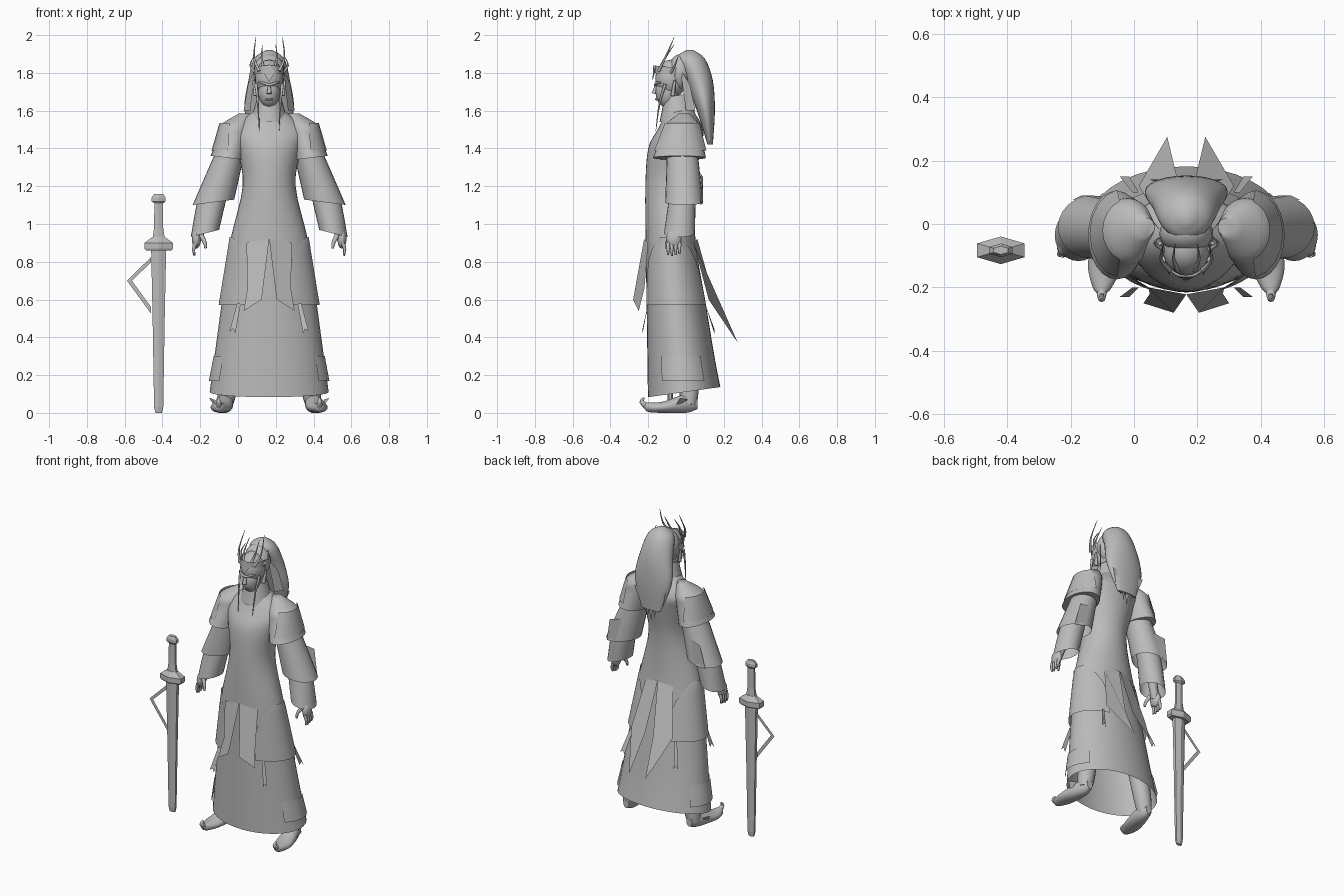
import bpy, math
from mathutils import Vector

if "Cube" in bpy.data.objects:
    bpy.data.objects.remove(bpy.data.objects["Cube"])

color = (0.5, 0.5, 0.5, 1)
grey = bpy.data.materials.new("plain grey")
grey.use_nodes = True
grey.diffuse_color = color
grey.node_tree.nodes["Principled BSDF"].inputs["Base Color"].default_value = color
BODY_X = 0.165   # centre line of the figure
SWORD_X, SWORD_Y = -0.42, -0.083


def add(name, verts, faces, mirror=False, center=BODY_X, smooth=True):
    """Make an object whose own x = 0 is its plane of symmetry."""
    mesh = bpy.data.meshes.new(name)
    mesh.from_pydata(verts, [], faces)
    mesh.materials.append(grey)
    obj = bpy.data.objects.new(name, mesh)
    bpy.context.collection.objects.link(obj)
    obj.location.x = center
    if mirror:
        obj.modifiers.new("Mirror", 'MIRROR').use_axis = (True, False, False)
    if smooth:
        bpy.ops.object.select_all(action='DESELECT')
        obj.select_set(True)
        bpy.context.view_layer.objects.active = obj
        bpy.ops.object.shade_smooth_by_angle(angle=math.radians(50))


def spline(rows, steps):
    """Smooth curve through rows of any length."""
    rows = [Vector(row) for row in rows]
    result = []
    for k in range(len(rows) - 1):
        before, start, end = rows[max(k - 1, 0)], rows[k], rows[k + 1]
        after = rows[min(k + 2, len(rows) - 1)]
        for step in range(steps):
            t = step / steps
            bend = before * 2 - start * 5 + end * 4 - after
            twist = start * 3 - before - end * 3 + after
            result.append(start + ((end - before) * t + bend * t ** 2 + twist * t ** 3) / 2)
    return result + [rows[-1]]


def skin(name, verts, sides, closed=True, open_seam=False, **options):
    """Join consecutive rings of vertices with quads."""
    faces = []
    for base in range(0, len(verts) - sides, sides):
        for i in range(sides - open_seam):
            j = (i + 1) % sides
            faces.append((base + i, base + j, base + sides + j, base + sides + i))
    if closed:
        faces.append(tuple(reversed(range(sides))))
        faces.append(tuple(range(len(verts) - sides, len(verts))))
    add(name, verts, faces, **options)


def loft(name, rings, sides=24, steps=4, phase=0, along_y=False, arcs=None, closed=False, **options):
    """Skin ellipses (x, y, z, radius, radius, tilt in x, tilt in y); arcs leaves each ring open."""
    padded = [tuple(ring) + (0,) * (7 - len(ring)) for ring in rings]
    verts = []
    for k, (x, y, z, width, depth, tilt_x, tilt_y) in enumerate(spline(padded, steps)):
        for i in range(sides):
            angle = arcs[k] * (2 * i / (sides - 1) - 1) if arcs else phase + math.tau * i / sides
            u, v = width * math.cos(angle), depth * math.sin(angle)
            if along_y:
                verts.append((x + u, y, z + v))
            else:
                verts.append((x + u, y + v, z + tilt_x * u + tilt_y * v))
    skin(name, verts, sides, closed, bool(arcs), **options)


def ellipsoid(name, center, size, **options):
    rings = []
    for k in range(-5, 6):
        angle = k * math.pi / 10.2
        wide = math.cos(angle)
        rings.append((center[0], center[1], center[2] + size[2] * math.sin(angle), size[0] * wide, size[1] * wide))
    loft(name, rings, steps=1, closed=True, **options)


def tube(name, points, thick, thin, sides=8, **options):
    """Tapered round strand along a smooth path."""
    path = spline(points, 3)
    last = len(path) - 1
    verts = []
    for k, point in enumerate(path):
        along = path[min(k + 1, last)] - path[max(k - 1, 0)]
        side = along.cross(Vector((0.1, 1, 0.2))).normalized()
        up = along.normalized().cross(side)
        radius = thick + (thin - thick) * k / last
        for i in range(sides):
            angle = math.tau * i / sides
            verts.append(point + radius * (side * math.cos(angle) + up * math.sin(angle)))
    skin(name, verts, sides, **options)


def plate(name, points, **options):
    add(name, points, [tuple(range(len(points)))], smooth=False, **options)


def skirt_ring(z, grow=0.0, tilt=0.0):
    """The skirt is one leaning cone; layers over it only grow outward."""
    return (0, -0.09 * z, z, 0.33 - 0.135 * z + grow, 0.2 - 0.075 * z + grow, 0, tilt)


# Robe with long skirt, waist and torso, then the standing collar
skirt = [skirt_ring(0.11, tilt=0.14)] + [skirt_ring(z) for z in (0.3, 0.6, 0.9)]
torso = [(0, -0.085, 1.2, 0.14, 0.13), (0, -0.06, 1.4, 0.17, 0.14),
         (0, -0.03, 1.5, 0.19, 0.12), (0, -0.03, 1.6, 0.08, 0.07)]
loft("robe", skirt + torso, sides=36)
loft("collar", [(0, -0.04, 1.54, 0.1, 0.1), (0, -0.05, 1.68, 0.06, 0.065, 0, 0.2)])
loft("hem_layer", [skirt_ring(0.17, 0.012), skirt_ring(0.3, 0.005)], steps=1, arcs=[0.6, 0.6], mirror=True)

# Overskirt side panels, rounded off toward the waist
levels = [k / 6 for k in range(7)]
loft("overskirt_panel", [skirt_ring(0.57 + 0.36 * t, 0.015 - 0.01 * t) for t in levels],
     steps=1, arcs=[1.15 - 0.75 * t ** 4 for t in levels], mirror=True)

# Pointed tails and forked ribbons, front and back
plate("front_tail", [(0, -0.222, 0.92), (0.12, -0.2, 0.9), (0.115, -0.22, 0.66),
                     (0.135, -0.25, 0.54), (0.04, -0.28, 0.6)], mirror=True)
plate("back_tail", [(0, 0.06, 0.92), (0.1, 0.04, 0.9), (0.15, 0.12, 0.6),
                    (0.06, 0.275, 0.37), (0.03, 0.15, 0.6)], mirror=True)
for side, y, swing in (("front", -0.2, -0.03), ("back", 0.1, 0.05)):
    end = y + swing
    plate(side + "_ribbon", [(0.15, y, 0.58), (0.17, y, 0.58), (0.21, end, 0.43),
                             (0.19, end, 0.445), (0.18, end, 0.42)], mirror=True)

# Shoulder capes with a shorter top layer
loft("shoulder_cape", [(0.22, -0.035, 1.35, 0.09, 0.14, 0.12), (0.19, -0.025, 1.46, 0.083, 0.11),
                       (0.18, -0.02, 1.52, 0.083, 0.095), (0.13, -0.01, 1.585, 0.03, 0.03)],
     closed=True, mirror=True)
loft("cape_layer", [(0.2, -0.03, 1.39, 0.105, 0.14), (0.18, -0.02, 1.535, 0.083, 0.098)],
     sides=9, steps=1, arcs=[1.4, 1.2], mirror=True)

# Wide sleeves over narrower forearms
loft("wide_sleeve", [(0.295, -0.01, 1.115, 0.11, 0.1, -0.13), (0.2, -0.02, 1.4, 0.075, 0.08)], mirror=True)
plate("sleeve_tip", [(0.29, 0.09, 1.11), (0.36, 0.075, 1.1), (0.33, 0.09, 1.25),
                     (0.25, 0.075, 1.27)], mirror=True)
loft("forearm", [(0.34, -0.035, 0.95, 0.075, 0.082, -0.25), (0.3, -0.02, 1.14, 0.075, 0.07),
                 (0.26, -0.02, 1.25, 0.06, 0.06)], mirror=True)

# Hands
tube("wrist", [(0.34, -0.045, 1.05), (0.38, -0.06, 0.92)], 0.03, 0.025, mirror=True)
ellipsoid("palm", (0.385, -0.064, 0.92), (0.024, 0.04, 0.05), mirror=True)
for i in range(4):
    y = -0.095 + 0.02 * i
    tip = 0.832 + 0.005 * abs(i - 1)
    tube("finger", [(0.39, y, 0.9), (0.4, y, 0.865), (0.395, y, tip)], 0.012, 0.005, mirror=True)
tube("thumb", [(0.36, -0.08, 0.94), (0.34, -0.1, 0.9), (0.337, -0.105, 0.87)], 0.014, 0.006, mirror=True)

# Legs and boots with curled toes
tube("leg", [(0.235, 0.015, 0.04), (0.22, 0.015, 0.13), (0.18, 0, 0.4)], 0.04, 0.065, sides=16, mirror=True)
loft("boot", [(0.23, 0.06, 0.05, 0.02, 0.03), (0.235, 0, 0.05, 0.045, 0.05), (0.255, -0.12, 0.03, 0.055, 0.03),
              (0.265, -0.2, 0.03, 0.03, 0.025), (0.267, -0.22, 0.04, 0.01, 0.015)],
     along_y=True, closed=True, mirror=True)
tube("boot_toe", [(0.266, -0.2, 0.03), (0.267, -0.235, 0.06), (0.266, -0.22, 0.08)], 0.02, 0.004, mirror=True)
plate("boot_flap", [(0.285, -0.06, 0.03), (0.318, -0.03, 0.08), (0.29, 0.01, 0.07)], mirror=True)

# Head and face
ellipsoid("skull", (0, -0.077, 1.77), (0.075, 0.086, 0.1))
ellipsoid("jaw", (0, -0.097, 1.7), (0.058, 0.065, 0.085))
tube("nose", [(0, -0.155, 1.74), (0, -0.17, 1.69)], 0.007, 0.013)
tube("mouth", [(-0.02, -0.145, 1.658), (0, -0.16, 1.66), (0.02, -0.145, 1.658)], 0.005, 0.005)
tube("brow", [(0.055, -0.135, 1.75), (0.03, -0.158, 1.745), (0, -0.162, 1.735)], 0.005, 0.008, mirror=True)
tube("ear", [(0.07, -0.07, 1.68), (0.083, -0.06, 1.76)], 0.012, 0.006, mirror=True)

# Crown band with a forehead point and tall prongs
loft("crown_band", [(0, -0.077, z, 0.078, 0.089, 0, -0.1) for z in (1.79, 1.83)], steps=1)
plate("forehead_point", [(0, -0.178, 1.755), (0.03, -0.165, 1.8), (0, -0.172, 1.85), (-0.03, -0.165, 1.8)])
for x, top in ((0.07, 1.99), (0.035, 1.95)):
    tube("crown_prong", [(x * 0.75, -0.145, 1.81), (x * 1.15, -0.11, 1.88), (x, -0.062, top)],
         0.009, 0.001, mirror=True)
tube("side_prong", [(0.072, -0.08, 1.8), (0.1, -0.06, 1.84), (0.08, -0.04, 1.89)], 0.008, 0.001, mirror=True)

# Swept-back hair with ragged ends and loose locks
loft("hair", [(0, 0.128, 1.42, 0.07, 0.014), (0, 0.105, 1.6, 0.13, 0.048), (0, 0.07, 1.76, 0.11, 0.072),
              (0, 0.025, 1.875, 0.08, 0.075), (0, 0.02, 1.92, 0.018, 0.02)], closed=True)
ellipsoid("hair_front", (0, -0.03, 1.8), (0.085, 0.065, 0.1))
for i in range(-3, 4):
    x = i * 0.03
    end = 1.345 + abs(x) * 0.9
    root = end + 0.13
    plate("hair_end", [(x - 0.025, 0.14, root), (x + 0.025, 0.14, root), (x * 0.8, 0.125, end)])
plate("side_lock", [(0.075, -0.03, 1.82), (0.112, 0.02, 1.74), (0.135, 0.05, 1.6), (0.1, 0, 1.6)], mirror=True)
tube("front_lock", [(0.07, -0.11, 1.74), (0.06, -0.14, 1.64), (0.052, -0.16, 1.49)], 0.009, 0.001, mirror=True)


def sword_part(name, *levels):
    """Six-sided flattened prism through (height, half width) levels."""
    rings = [(0, SWORD_Y, z, width, width * 0.5) for z, width in levels]
    loft(name, rings, sides=6, steps=1, phase=math.pi / 6, closed=True, center=SWORD_X, smooth=False)


# Sword and its flat hanging strap
sword_part("sword_blade", (0, 0.02), (0.03, 0.028), (0.5, 0.037), (0.87, 0.046))
sword_part("sword_guard", (0.86, 0.078), (0.87, 0.087), (0.9, 0.087), (0.93, 0.04))
sword_part("sword_grip", (0.93, 0.036), (0.98, 0.028), (1.12, 0.026))
sword_part("sword_pommel", (1.11, 0.028), (1.12, 0.043), (1.14, 0.043), (1.16, 0.026))
outline = [(-0.04, 0.825), (-0.168, 0.7), (-0.04, 0.525), (-0.04, 0.56), (-0.142, 0.7), (-0.04, 0.797)]
plate("scabbard_strap", [(x, SWORD_Y, z) for x, z in outline], center=SWORD_X)
